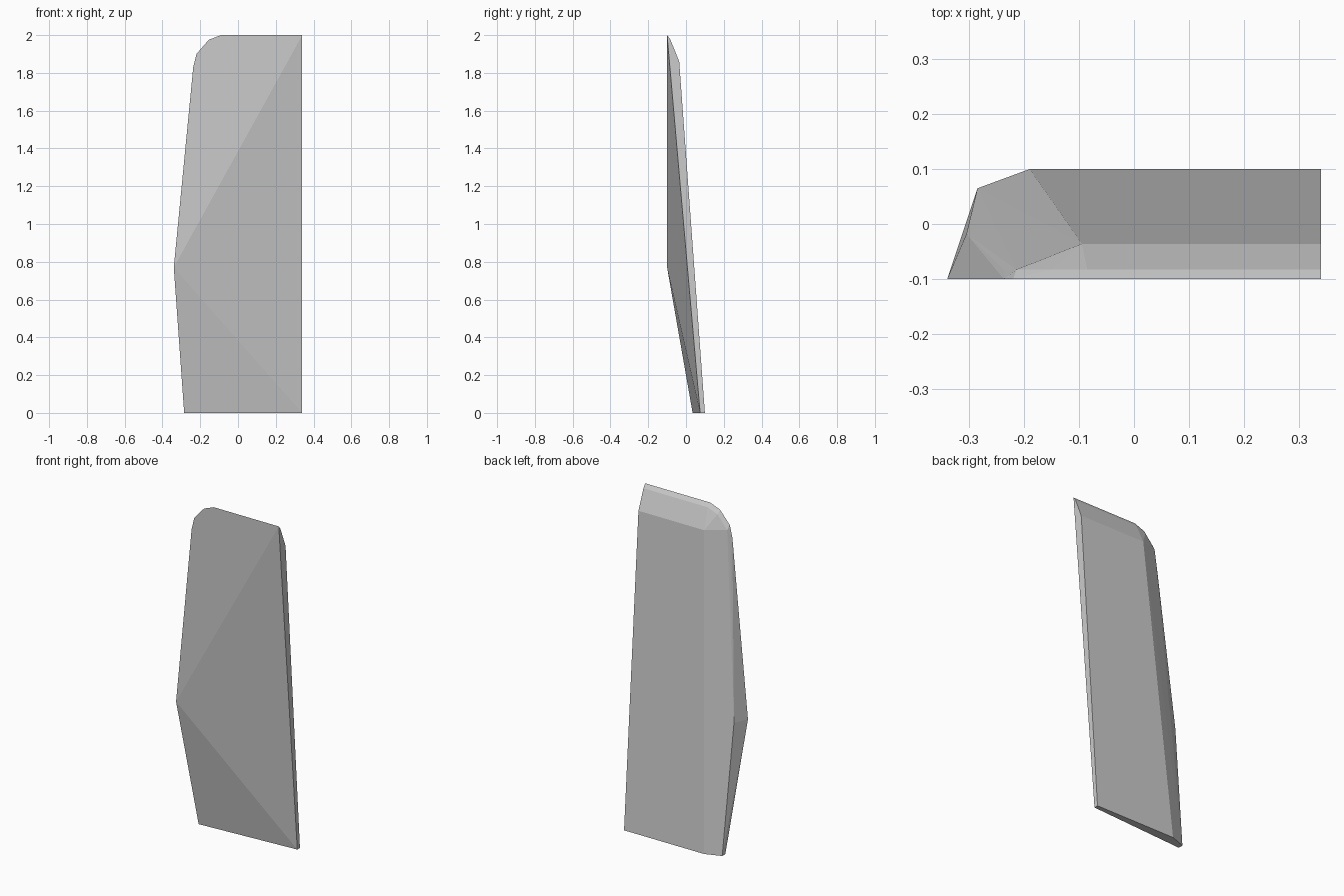
import bpy
import bmesh

if "Cube" in bpy.data.objects:
    bpy.data.objects.remove(bpy.data.objects["Cube"])

# Corner points of the convex panel
lower_back = [(0.34, 0.1, 0), (-0.19, 0.1, 0), (-0.285, 0.065, 0),
              (-0.285, 0.035, 0), (0.34, 0.075, 0)]
side_bulge = [(-0.34, -0.1, 0.77), (-0.305, -0.018, 0.77)]
back_top = [(0.34, -0.036, 1.86), (-0.095, -0.036, 1.86)]

# Rounded top corner: front rim and slightly inset bevel rim, as (x, z)
front_rim = [(-0.237, 1.83), (-0.22, 1.9), (-0.155, 1.975), (-0.09, 2.0), (0.34, 2.0)]
bevel_rim = [(-0.237, 1.72), (-0.214, 1.875), (-0.15, 1.952), (-0.085, 1.977), (0.34, 1.977)]

points = lower_back + side_bulge + back_top
points += [(x, -0.1, z) for x, z in front_rim]
points += [(x, -0.083, z) for x, z in bevel_rim]

# Wrap the points in a faceted solid
bm = bmesh.new()
for p in points:
    bm.verts.new(p)
hull = bmesh.ops.convex_hull(bm, input=bm.verts[:])
loose = [v for v in bm.verts if not v.link_faces]
bmesh.ops.delete(bm, geom=loose, context='VERTS')
bmesh.ops.dissolve_limit(bm, angle_limit=0.01, verts=bm.verts[:], edges=bm.edges[:])
bmesh.ops.recalc_face_normals(bm, faces=bm.faces[:])
mesh = bpy.data.meshes.new("faceted_panel")
bm.to_mesh(mesh)
bm.free()

# Plain grey surface
grey = bpy.data.materials.new("light grey")
grey.diffuse_color = (0.6, 0.6, 0.6, 1)
grey.use_nodes = True
grey.node_tree.nodes["Principled BSDF"].inputs["Base Color"].default_value = grey.diffuse_color
mesh.materials.append(grey)
panel = bpy.data.objects.new("faceted_panel", mesh)
bpy.context.collection.objects.link(panel)
